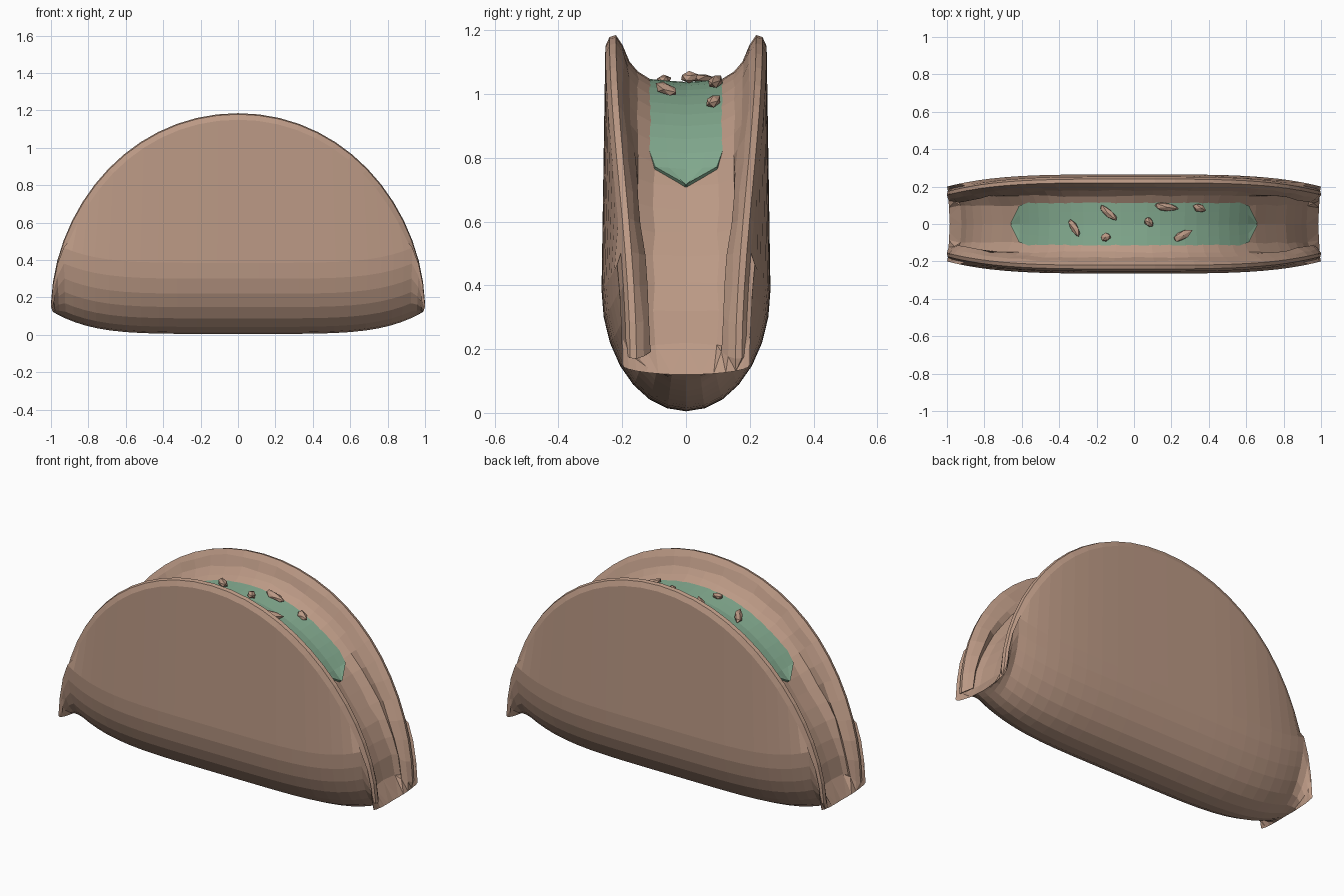
import bpy, bmesh, math, random
from mathutils import Vector, Matrix

if "Cube" in bpy.data.objects:
    bpy.data.objects.remove(bpy.data.objects["Cube"])

random.seed(4)


def material(name, rgb):
    m = bpy.data.materials.new(name)
    m.diffuse_color = (*rgb, 1)
    m.use_nodes = True
    m.node_tree.nodes["Principled BSDF"].inputs["Base Color"].default_value = m.diffuse_color
    return m


TAN = material("baked tan", (0.50, 0.32, 0.235))
GREEN = material("soft green", (0.23, 0.41, 0.28))


def finish(name, bm, mat):
    bmesh.ops.recalc_face_normals(bm, faces=bm.faces)
    me = bpy.data.meshes.new(name)
    bm.to_mesh(me)
    bm.free()
    me.materials.append(mat)
    ob = bpy.data.objects.new(name, me)
    bpy.context.collection.objects.link(ob)
    return ob


def loft(name, rings, mat):
    """Skin closed rings and cap both ends."""
    bm = bmesh.new()
    vs = [[bm.verts.new(p) for p in r] for r in rings]
    n = len(rings[0])
    for a, b in zip(vs, vs[1:]):
        for i in range(n):
            j = (i + 1) % n
            bm.faces.new((a[i], a[j], b[j], b[i]))
    for cap in (vs[0], vs[-1]):
        f = bm.faces.new(cap)
        bmesh.ops.triangulate(bm, faces=[f])
    return finish(name, bm, mat)


def rim(t):
    """Point on the half-round upper edge."""
    return (math.cos(t) * (1 - 0.02 * abs(math.sin(2 * t))),
            0.17 + 1.015 * math.sin(t))


def inward(t, depth):
    """Point below the edge, measured towards the middle."""
    x, z = rim(t)
    d = depth * (0.5 + 0.5 * min(1, 2 * math.sin(t)))
    return (x - d * math.cos(t),
            z - d * math.sin(t) + 0.05 * abs(math.cos(t)) ** 10 * depth / 0.155)


def shell_ring(t):
    x, z = rim(t)
    w = 0.2 + 0.065 * (1 - x ** 4)
    zb = 0.005 + 0.115 * abs(x) ** 5
    h = min(0.38, z - 0.02 - zb)
    half = []
    # rounded underside
    for k in range(8):
        a = math.pi / 2 * k / 7
        half.append((x * (0.985 + 0.015 * k / 7), w * math.sin(a),
                     zb + h * (1 - math.cos(a))))
    # lip, inner wall and trough floor
    for y, d in ((w - 0.012, 0.035), (w - 0.025, 0.006), (w - 0.045, 0.0),
                 (w - 0.065, 0.03), (w - 0.085, 0.08),
                 (min(0.15, w - 0.07), 0.115), (0.10, 0.145), (0, 0.155)):
        px, pz = inward(t, d)
        j = random.uniform(-0.005, 0.005) if 0 < y < w - 0.05 else 0
        half.append((px, y + j, pz + j))
    return half + [(px, -y, pz) for px, y, pz in half[-2:0:-1]]


# Folded shell with a trough around its round edge
N = 28
loft("folded_shell", [shell_ring(math.pi * i / N) for i in range(N + 1)], TAN)


# Green filling: a low rounded strip lying in the trough
def filling_ring(t, s):
    wide = 0.125 * (1 - abs(s) ** 10) ** 0.5 + 0.004
    pts = []
    for y, d in ((-1, 0.16), (-0.95, 0.137), (-0.5, 0.142), (0, 0.147),
                 (0.5, 0.142), (0.95, 0.137), (1, 0.16), (0, 0.19)):
        x, z = inward(t, d)
        pts.append((x, y * wide, z))
    return pts


M = 22
loft("green_filling",
     [filling_ring(math.pi / 2 + 0.90 * s, s)
      for s in (-1 + 2 * i / M for i in range(M + 1))], GREEN)

# Crumbs scattered on the filling: x, y, turn, length
for i, (x, y, turn, length) in enumerate((
        (-0.32, -0.02, -60, 0.12), (-0.14, 0.06, -40, 0.13),
        (-0.15, -0.07, 20, 0.06), (0.08, 0.01, -50, 0.06),
        (0.17, 0.09, -8, 0.15), (0.26, -0.06, 28, 0.13),
        (0.35, 0.085, -20, 0.08)), 1):
    t = math.acos(x / 0.85)
    z = inward(t, 0.128)[1]
    bm = bmesh.new()
    bmesh.ops.create_icosphere(bm, subdivisions=1, radius=1)
    for v in bm.verts:
        v.co *= random.uniform(0.85, 1.1)
    m = (Matrix.Translation((x, y, z))
         @ Matrix.Rotation(math.pi / 2 - t, 4, 'Y')
         @ Matrix.Rotation(math.radians(turn), 4, 'Z')
         @ Matrix.Diagonal((length / 2, 0.024, 0.018, 1)))
    bmesh.ops.transform(bm, matrix=m, verts=bm.verts)
    finish(f"crumb_{i}", bm, TAN)
